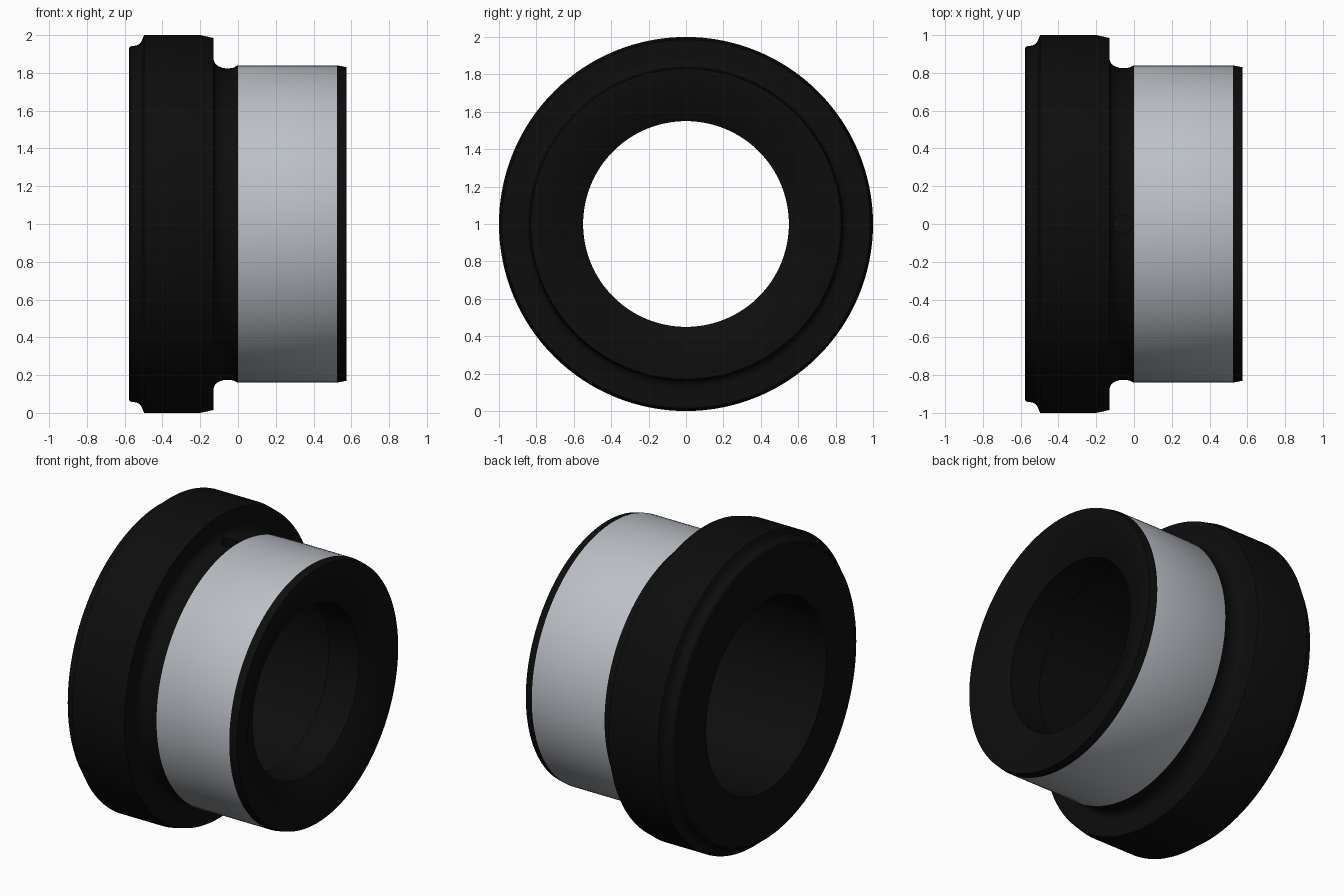
import bpy, bmesh, math
from mathutils import Matrix

if "Cube" in bpy.data.objects:
    bpy.data.objects.remove(bpy.data.objects["Cube"])

SEGMENTS = 128


def arc(cx, cr, rad, a0, a1, n=6):
    """Points of an arc in the (x, radius) plane, angles in degrees."""
    out = []
    for i in range(n + 1):
        a = math.radians(a0 + (a1 - a0) * i / n)
        out.append((cx + rad * math.cos(a), cr + rad * math.sin(a)))
    return out


def lathe(name, profile):
    """Revolve a closed (x, radius) profile around the x axis at z = 1."""
    bm = bmesh.new()
    rings = []
    for i in range(SEGMENTS):
        a = 2 * math.pi * i / SEGMENTS
        rings.append([bm.verts.new((x, r * math.sin(a), 1 + r * math.cos(a)))
                      for x, r in profile])
    n = len(profile)
    for i in range(SEGMENTS):
        p, q = rings[i], rings[(i + 1) % SEGMENTS]
        for j in range(n):
            k = (j + 1) % n
            bm.faces.new((p[j], p[k], q[k], q[j]))
    bmesh.ops.recalc_face_normals(bm, faces=bm.faces)
    mesh = bpy.data.meshes.new(name)
    bm.to_mesh(mesh)
    bm.free()
    obj = bpy.data.objects.new(name, mesh)
    bpy.context.collection.objects.link(obj)
    return obj


black = bpy.data.materials.new("black")
black.diffuse_color = (0.004, 0.004, 0.004, 1)
black.use_nodes = True
black.node_tree.nodes["Principled BSDF"].inputs["Base Color"].default_value = black.diffuse_color
steel = bpy.data.materials.new("steel")
steel.diffuse_color = (0.5, 0.53, 0.57, 1)
steel.use_nodes = True
steel.node_tree.nodes["Principled BSDF"].inputs["Base Color"].default_value = steel.diffuse_color

# Flanged bushing cross-section
profile = [(-0.578, 0.62), (-0.578, 0.93), (-0.57, 0.94)]
profile += arc(-0.552, 0.99, 0.047, 280, 345)          # stepped front edge
profile += [(-0.497, 1.0), (-0.2, 1.0), (-0.13, 0.985)]  # flange
profile += arc(-0.08, 0.88, 0.05, 180, 245, 5)         # relief neck
profile += [(-0.08, 0.827), (-0.05, 0.825), (-0.025, 0.828), (0.0, 0.84)]
profile += [(0.525, 0.84), (0.575, 0.83)]              # barrel and end chamfer
profile += [(0.575, 0.72), (0.49, 0.55)]               # countersunk bore mouth
profile += [(0.27, 0.55), (0.27, 0.62)]                # bore and counterbore step
bushing = lathe("flanged_bushing", profile)
bushing.data.materials.append(black)
bushing.data.materials.append(steel)
for f in bushing.data.polygons:
    if 0.2 < f.center.x < 0.3 and math.hypot(f.center.y, f.center.z - 1) > 0.8:
        f.material_index = 1                           # ground barrel surface

# Oil hole drilled down through the neck into the bore
bm = bmesh.new()
bmesh.ops.create_cone(bm, cap_ends=True, segments=32, radius1=0.05, radius2=0.05,
                      depth=0.4, matrix=Matrix.Translation((-0.06, 0, 1.71)))
mesh = bpy.data.meshes.new("oil_hole_cutter")
bm.to_mesh(mesh)
bm.free()
mesh.materials.append(black)
cutter = bpy.data.objects.new("oil_hole_cutter", mesh)
bpy.context.collection.objects.link(cutter)
cutter.hide_render = True

mod = bushing.modifiers.new("oil_hole", 'BOOLEAN')
mod.operation = 'DIFFERENCE'
mod.solver = 'EXACT'
mod.object = cutter
bpy.context.view_layer.objects.active = bushing
bushing.select_set(True)
bpy.ops.object.modifier_apply(modifier=mod.name)
bpy.data.objects.remove(cutter)
bpy.ops.object.shade_smooth_by_angle(angle=math.radians(30))
